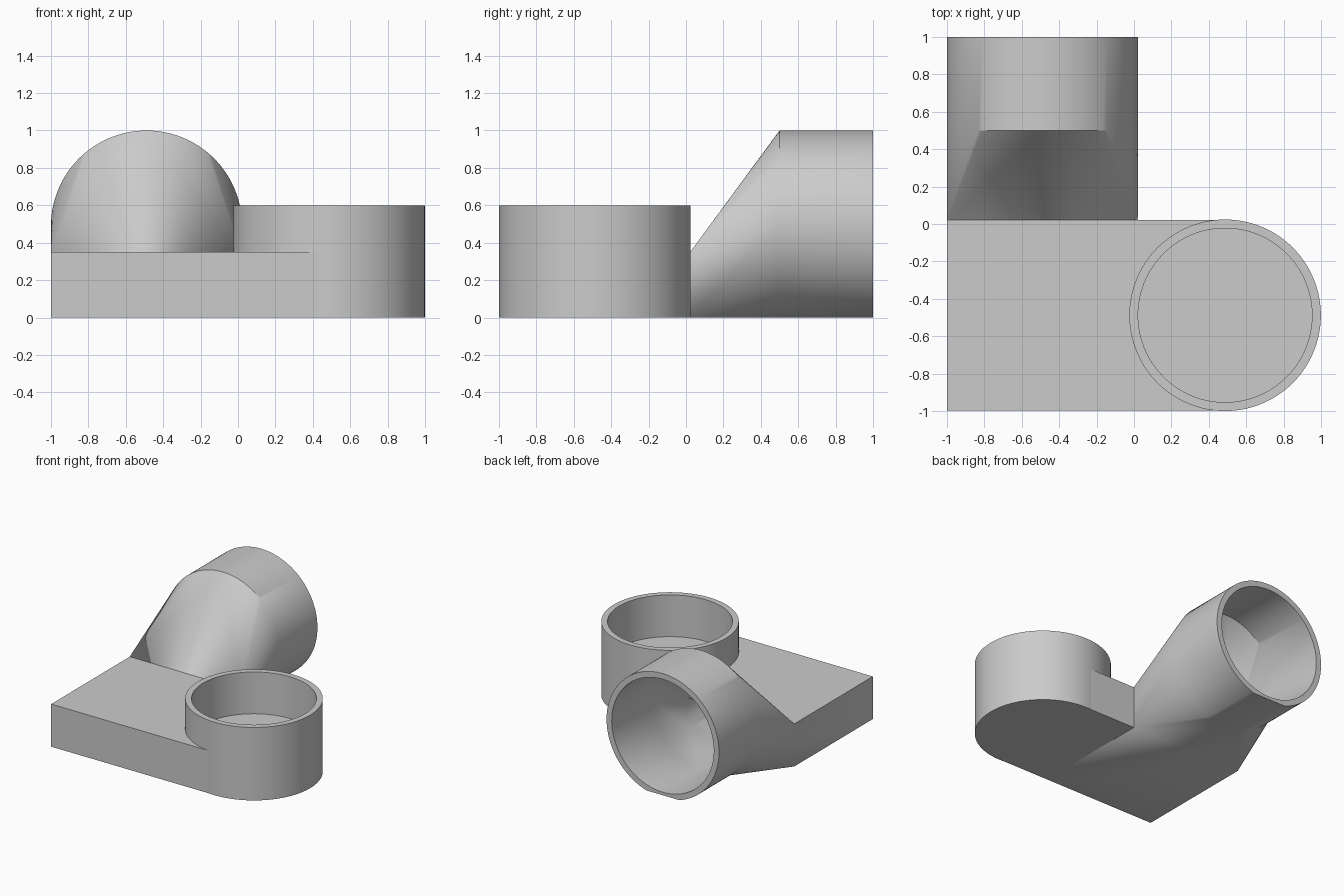
import bpy, bmesh, math
from mathutils import Vector

old = bpy.data.objects.get("Cube")
if old:
    bpy.data.objects.remove(old, do_unlink=True)

grey = bpy.data.materials.new("light grey plastic")
grey.use_nodes = True
colour = (0.6, 0.6, 0.6, 1)
grey.diffuse_color = colour
grey.node_tree.nodes["Principled BSDF"].inputs["Base Color"].default_value = colour

SEGMENTS = 128
PIPE_X, PIPE_Z, PIPE_R = -0.489, 0.489, 0.511
PIPE_START = 0.5
DRUM = Vector((0.487, -0.488, 0))
FRONT, BACK = -0.997, 0.022
BASE_TOP = 0.35
JOIN_X = 0.02
WALL = 0.047


def finish(name, bm):
    bmesh.ops.recalc_face_normals(bm, faces=bm.faces)
    mesh = bpy.data.meshes.new(name)
    bm.to_mesh(mesh)
    bm.free()
    mesh.materials.append(grey)
    obj = bpy.data.objects.new(name, mesh)
    bpy.context.collection.objects.link(obj)
    return obj


def extrude_end(bm, start, target):
    """Lengthen the flat end lying at y = start until it reaches target."""
    faces = [f for f in bm.faces
             if all(abs(v.co.y - start) < 0.0001 for v in f.verts)]
    out = bmesh.ops.extrude_face_region(bm, geom=faces)
    for v in out["geom"]:
        if isinstance(v, bmesh.types.BMVert):
            v.co.y = target
    # remove the old end so that the inside stays open
    inner = [f for f in faces if f.is_valid]
    bmesh.ops.delete(bm, geom=inner, context="FACES")


def duct(name, inset, front, back):
    """Flat box that lofts into a round pipe."""
    bm = bmesh.new()
    r = PIPE_R - inset
    for x in (-1 + inset, JOIN_X - inset):
        for z in (inset, BASE_TOP - inset):
            bm.verts.new((x, BACK, z))
    for i in range(SEGMENTS):
        a = math.tau * i / SEGMENTS
        z = PIPE_Z + r * math.sin(a)
        if z > 0.001:
            bm.verts.new((PIPE_X + r * math.cos(a), PIPE_START, z))
    # the pipe is trimmed flat where it would dip under the ground
    if r > PIPE_Z:
        half = math.sqrt(r * r - PIPE_Z * PIPE_Z)
        for x in (-half, half):
            bm.verts.new((PIPE_X + x, PIPE_START, 0))
    bmesh.ops.convex_hull(bm, input=bm.verts)
    loose = [v for v in bm.verts if not v.link_faces]
    bmesh.ops.delete(bm, geom=loose, context="VERTS")
    extrude_end(bm, PIPE_START, back)
    extrude_end(bm, BACK, front)
    return finish(name, bm)


def box(name, low, high):
    bm = bmesh.new()
    bmesh.ops.create_cube(bm, size=1)
    for v in bm.verts:
        v.co = [h if c > 0 else l for c, l, h in zip(v.co, low, high)]
    return finish(name, bm)


def lathe(name, profile, centre):
    """Spin a radius and height profile around a vertical axis."""
    bm = bmesh.new()
    verts = [bm.verts.new((r, 0, z)) for r, z in profile]
    edges = [bm.edges.new(pair) for pair in zip(verts, verts[1:])]
    bmesh.ops.spin(bm, geom=verts + edges, cent=(0, 0, 0), axis=(0, 0, 1),
                   angle=math.tau, steps=SEGMENTS)
    bmesh.ops.remove_doubles(bm, verts=bm.verts, dist=0.0001)
    bmesh.ops.translate(bm, verts=bm.verts, vec=centre)
    return finish(name, bm)


def cut(obj, cutter):
    cutter.hide_render = True
    mod = obj.modifiers.new("cut", "BOOLEAN")
    mod.operation = "DIFFERENCE"
    mod.solver = "EXACT"
    mod.object = cutter
    bpy.context.view_layer.objects.active = obj
    bpy.ops.object.modifier_apply(modifier=mod.name)
    bpy.data.objects.remove(cutter, do_unlink=True)


# hollow body: flat base chamber, sloping transition and round pipe
body = duct("duct_body", 0, FRONT, 1.0)
cut(body, duct("duct_bore", WALL, FRONT + WALL, 1.02))

# solid part of the base that runs into the round socket
bridge = box("base_bridge", (JOIN_X, FRONT, 0), (DRUM.x, BACK, BASE_TOP))
cut(bridge, lathe("socket_clearance",
                  [(0, 0.2), (0.49, 0.2), (0.49, 0.7), (0, 0.7)], DRUM))

# upright round socket with a sunken floor
socket = lathe("round_socket", [(0, 0), (0.512, 0), (0.512, 0.6),
                                (0.465, 0.6), (0.465, 0.257), (0, 0.257)], DRUM)

bpy.ops.object.select_all(action="DESELECT")
for obj in (body, bridge, socket):
    obj.select_set(True)
bpy.context.view_layer.objects.active = body
bpy.ops.object.shade_smooth_by_angle(angle=math.radians(30))
